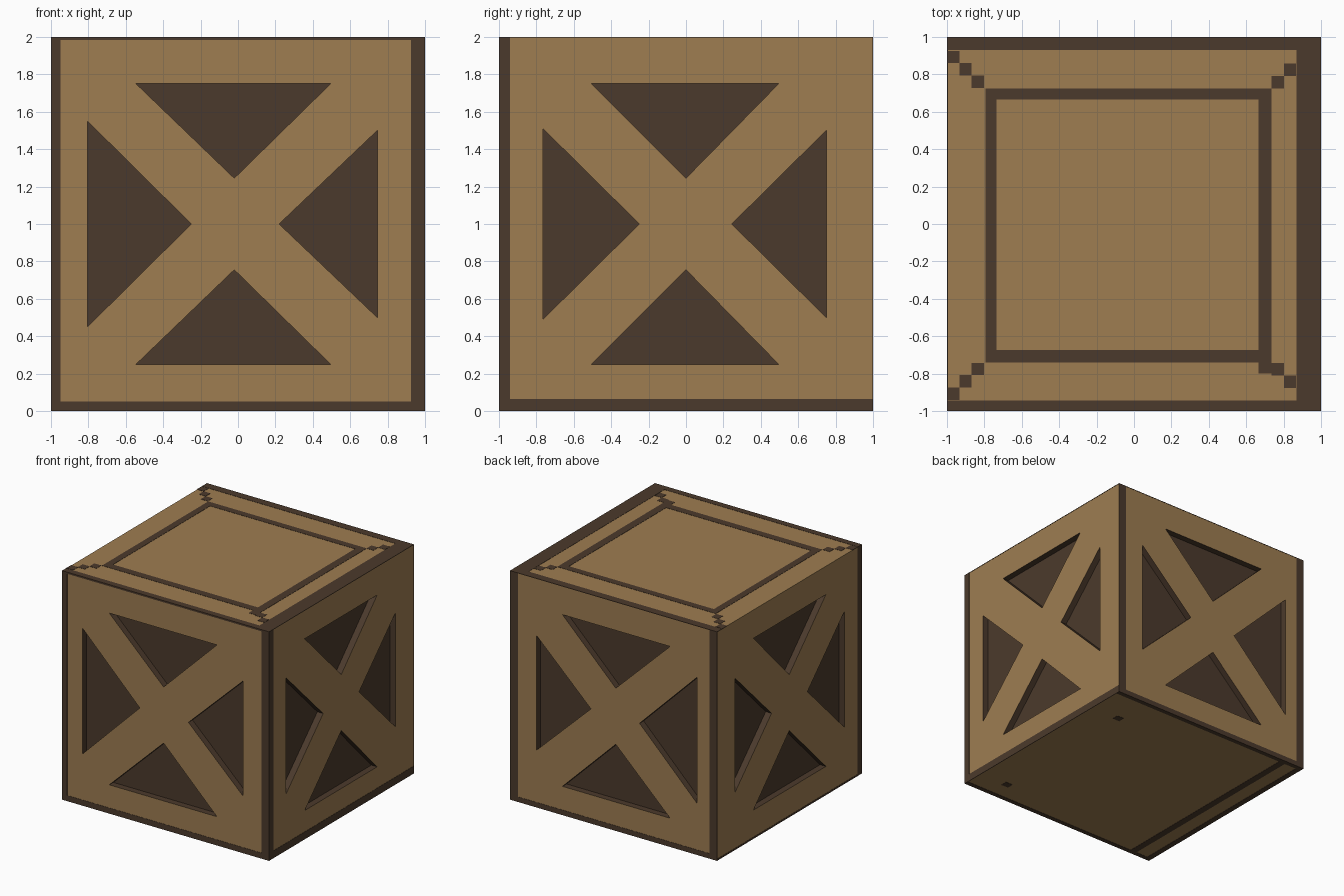
import bpy, bmesh
from mathutils import Vector

if "Cube" in bpy.data.objects:
    bpy.data.objects.remove(bpy.data.objects["Cube"])

H = 0.998      # half size of the wooden body; painted plates reach 1.0
DEPTH = 0.058  # recess depth


def material(name, rgb):
    m = bpy.data.materials.new(name)
    m.diffuse_color = (*rgb, 1)
    m.use_nodes = True
    m.node_tree.nodes["Principled BSDF"].inputs["Base Color"].default_value = m.diffuse_color
    return m


wood = material("light wood", (0.342, 0.205, 0.083))
dark = material("dark wood", (0.071, 0.042, 0.025))


def make_object(name, bm, *mats):
    bmesh.ops.recalc_face_normals(bm, faces=bm.faces)
    me = bpy.data.meshes.new(name)
    bm.to_mesh(me)
    bm.free()
    ob = bpy.data.objects.new(name, me)
    bpy.context.collection.objects.link(ob)
    for m in mats:
        me.materials.append(m)
    return ob


# Each side: (u, v, distance outwards) -> world position
SIDES = {
    "front": lambda u, v, d: Vector((u, -d, v)),
    "back": lambda u, v, d: Vector((u, d, v)),
    "right": lambda u, v, d: Vector((d, u, v)),
    "left": lambda u, v, d: Vector((-d, u, v)),
    "top": lambda u, v, d: Vector((u, v, 1 + d)),
    "bottom": lambda u, v, d: Vector((u, v, 1 - d)),
}


def prism(bm, side, points, d0, d1):
    """Extrude a flat outline on one side from distance d0 to d1."""
    f = SIDES[side]
    a = [bm.verts.new(f(u, v, d0)) for u, v in points]
    b = [bm.verts.new(f(u, v, d1)) for u, v in points]
    bm.faces.new(a)
    bm.faces.new(b[::-1])
    n = len(points)
    for i in range(n):
        j = (i + 1) % n
        bm.faces.new((a[i], b[i], b[j], a[j]))


# Wooden crate body
bm = bmesh.new()
prism(bm, "top", [(-H, -H), (H, -H), (H, H), (-H, H)], -H, H)
body = make_object("crate_body", bm, wood, dark)

# Triangular recesses between the cross braces
bm = bmesh.new()
for side in ("front", "back", "right", "left"):
    if side in ("front", "back"):
        lo, hi, c, tl, tr, a, b, hl = -0.805, 0.745, -0.02, -0.25, 0.22, -0.545, 0.495, 0.55
    else:
        lo, hi, c, tl, tr, a, b, hl = -0.765, 0.75, 0.0, -0.25, 0.245, -0.505, 0.495, 0.51
    for tri in (
        [(a, 1.75), (b, 1.75), (c, 1.245)],
        [(a, 0.25), (b, 0.25), (c, 0.755)],
        [(lo, 1 + hl), (lo, 1 - hl), (tl, 1)],
        [(hi, 1.5), (hi, 0.5), (tr, 1)],
    ):
        prism(bm, side, tri, 1 - DEPTH, 1.1)
cutter = make_object("recess_cutter", bm, dark)
mod = body.modifiers.new("recesses", "BOOLEAN")
mod.operation = "DIFFERENCE"
mod.solver = "EXACT"
mod.object = cutter
bpy.context.view_layer.objects.active = body
bpy.ops.object.modifier_apply(modifier=mod.name)
bpy.data.objects.remove(cutter)

# Everything inside the outer skin is dark
body.data.materials.clear()
body.data.materials.append(wood)
body.data.materials.append(dark)
for p in body.data.polygons:
    x, y, z = p.center
    p.material_index = int(max(abs(x), abs(y), abs(z - 1)) < H - 0.005)

# Painted dark edging: (u0, u1, v0, v1) rectangles per side
EDGING = {
    "front": [(-1, -0.95, 0, 2), (0.925, 1, 0, 2), (-1, 1, 0, 0.05), (-1, 1, 1.985, 2)],
    "back": [(-1, -0.925, 0, 2), (0.925, 1, 0, 2), (-1, 1, 0, 0.045)],
    "right": [(-1, -0.94, 0, 2), (-1, 1, 0, 0.065)],
    "left": [(-1, -0.94, 0, 2), (-1, 1, 0, 0.015)],
    "top": [
        (0.87, 1, -1, 1), (-1, 1, 0.93, 1), (-1, 1, -1, -0.945),
        (-0.795, -0.735, -0.74, 0.725), (0.665, 0.735, -0.8, 0.725),
        (-0.795, 0.735, 0.665, 0.725), (-0.795, 0.735, -0.74, -0.675),
    ],
    "bottom": [
        (-1, -0.95, -1, 1), (-0.83, -0.77, -1, 1),
        (-1, 1, -1, -0.96), (-1, 1, 0.96, 1),
        (0.68, 0.75, 0.62, 0.68), (0.68, 0.75, -0.82, -0.76),
    ],
}
# Stepped mitre marks in the corners of the lid
S = 0.066
for u, v, du, dv, n in ((-1, 0.86, 1, -1, 3), (-1, -0.94, 1, 1, 3),
                        (0.735, 0.725, 1, 1, 2), (0.735, -0.81, 1, -1, 2)):
    for i in range(n):
        x, y = u + du * i * S, v + dv * i * S
        EDGING["top"].append((x, x + S, y, y + S))

for side, rects in EDGING.items():
    bm = bmesh.new()
    for u0, u1, v0, v1 in rects:
        prism(bm, side, [(u0, v0), (u1, v0), (u1, v1), (u0, v1)], H - 0.002, 1)
    bmesh.ops.recalc_face_normals(bm, faces=bm.faces)
    make_object(side + "_edging", bm, dark)
